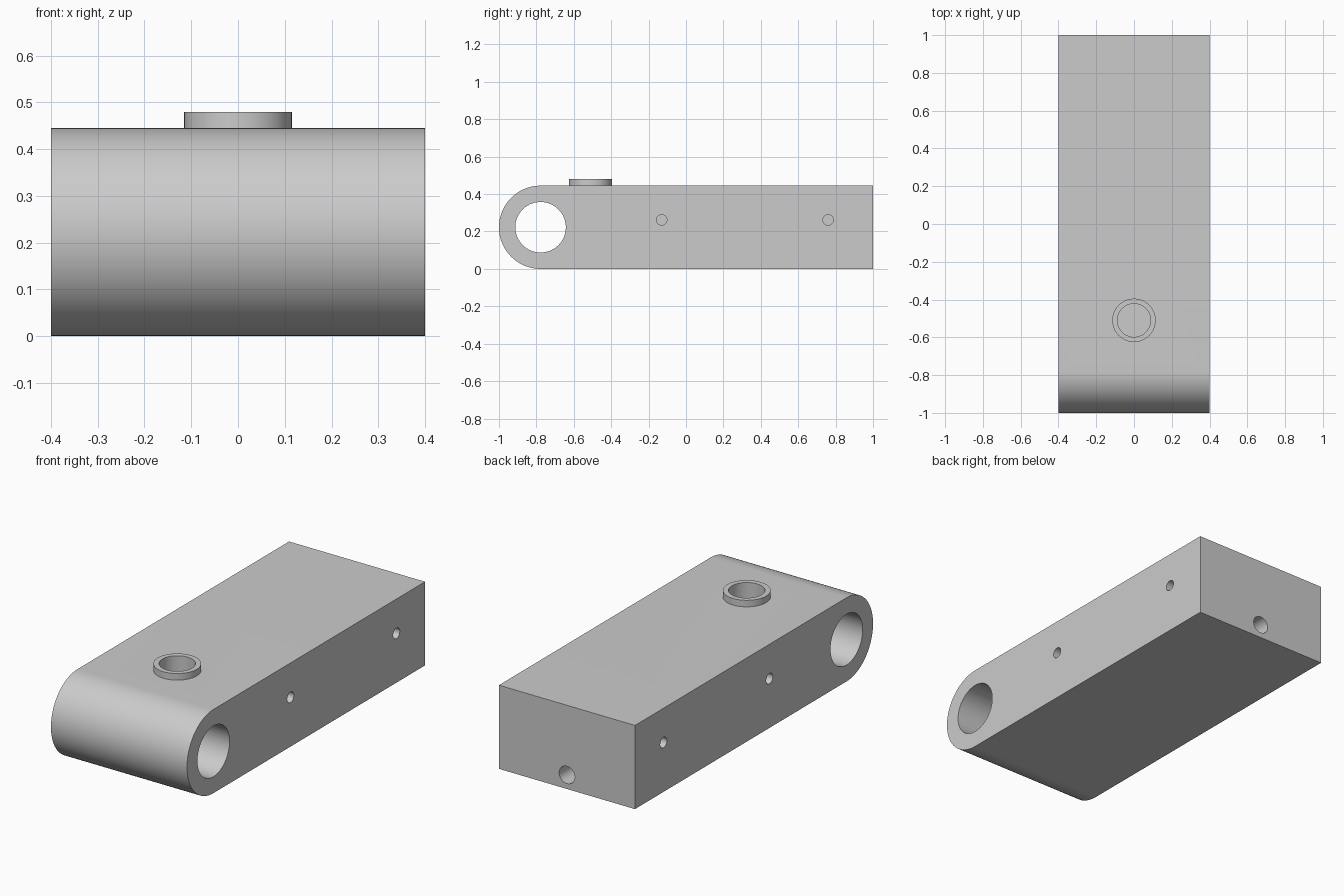
import bpy, bmesh
from math import pi, sin, cos, radians
from mathutils import Matrix, Vector

cube = bpy.data.objects.get("Cube")
if cube:
    bpy.data.objects.remove(cube, do_unlink=True)

HALF_W, HEIGHT = 0.4, 0.445
R = HEIGHT / 2
PIVOT_Y = -1 + R
PORT_Y = -0.51

grey = bpy.data.materials.new("light grey")
grey.use_nodes = True
colour = (0.6, 0.6, 0.6, 1)
grey.diffuse_color = colour
grey.node_tree.nodes["Principled BSDF"].inputs["Base Color"].default_value = colour


def finish(name, bm):
    bmesh.ops.recalc_face_normals(bm, faces=bm.faces)
    mesh = bpy.data.meshes.new(name)
    bm.to_mesh(mesh)
    bm.free()
    obj = bpy.data.objects.new(name, mesh)
    bpy.context.collection.objects.link(obj)
    mesh.materials.append(grey)
    return obj


def select(obj):
    bpy.ops.object.select_all(action='DESELECT')
    obj.select_set(True)
    bpy.context.view_layer.objects.active = obj


def drill(target, name, start, end, radius, segments=48):
    """Cut a round hole running from start to end."""
    start, end = Vector(start), Vector(end)
    axis = end - start
    bm = bmesh.new()
    turn = axis.to_track_quat('Z', 'Y').to_matrix().to_4x4()
    bmesh.ops.create_cone(bm, cap_ends=True, segments=segments, radius1=radius,
                          radius2=radius, depth=axis.length,
                          matrix=Matrix.Translation((start + end) / 2) @ turn)
    cutter = finish(name, bm)
    cutter.hide_render = True
    mod = target.modifiers.new(name, 'BOOLEAN')
    mod.operation, mod.solver, mod.object = 'DIFFERENCE', 'EXACT', cutter
    select(target)
    bpy.ops.object.modifier_apply(modifier=name)
    bpy.data.objects.remove(cutter, do_unlink=True)


# Block with a rounded front end
steps = 48
profile = [(1, 0), (1, HEIGHT)]
for i in range(steps + 1):
    a = pi / 2 + pi * i / steps
    profile.append((PIVOT_Y + R * cos(a), R + R * sin(a)))
bm = bmesh.new()
side = bm.faces.new([bm.verts.new((-HALF_W, y, z)) for y, z in profile])
ext = bmesh.ops.extrude_face_region(bm, geom=[side])
moved = [v for v in ext["geom"] if isinstance(v, bmesh.types.BMVert)]
bmesh.ops.translate(bm, verts=moved, vec=(2 * HALF_W, 0, 0))
body = finish("block_body", bm)

# Pivot bore, top port and rear port
drill(body, "pivot_bore", (-0.5, PIVOT_Y, R), (0.5, PIVOT_Y, R), 0.135, 72)
drill(body, "top_port", (0, PORT_Y, 0.55), (0, PORT_Y, 0.2), 0.088)
drill(body, "rear_port", (0, 1.1, 0.075), (0, 0.75, 0.075), 0.046)

# Small blind holes on both sides
for s in (-1, 1):
    for y in (-0.13, 0.76):
        drill(body, "side_hole", (s * 0.5, y, 0.262), (s * 0.26, y, 0.262), 0.028, 32)

# Raised collar around the top port
bm = bmesh.new()
ring = [bm.verts.new((r, 0, z)) for r, z in
        ((0.088, 0.44), (0.115, 0.44), (0.115, 0.48), (0.088, 0.48))]
edges = [bm.edges.new((ring[i], ring[(i + 1) % 4])) for i in range(4)]
bmesh.ops.spin(bm, geom=ring + edges, cent=(0, 0, 0), axis=(0, 0, 1),
               angle=2 * pi, steps=48, use_merge=True)
bmesh.ops.remove_doubles(bm, verts=bm.verts, dist=0.0001)
bmesh.ops.translate(bm, verts=bm.verts, vec=(0, PORT_Y, 0))
collar = finish("port_collar", bm)

for obj in (body, collar):
    select(obj)
    bpy.ops.object.shade_smooth_by_angle(angle=radians(30))
